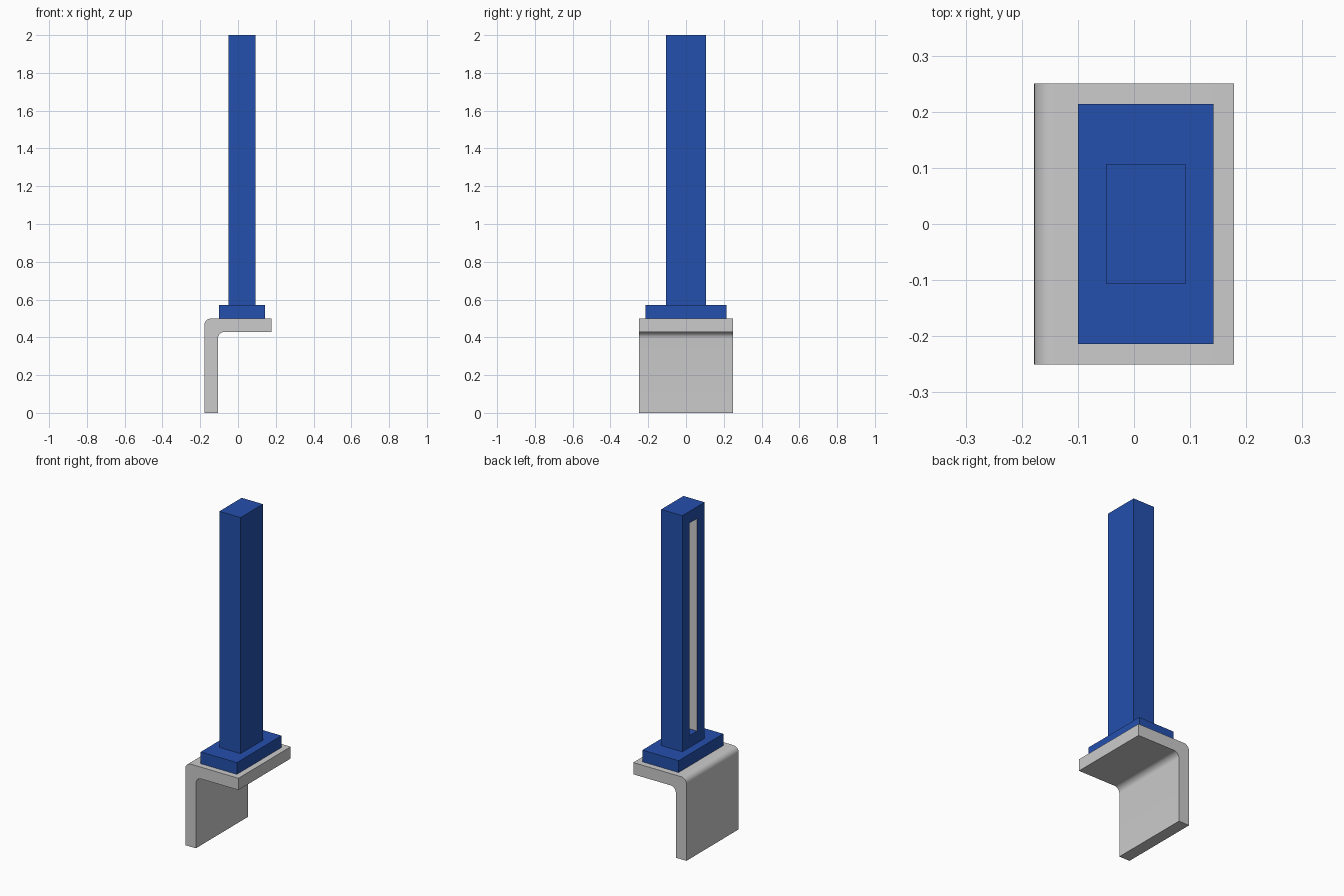
import bpy, bmesh, math
from mathutils import Vector

if "Cube" in bpy.data.objects:
    bpy.data.objects.remove(bpy.data.objects["Cube"])

U = 0.0712  # sheet thickness, also the slot margin and depth


def paint(name, color):
    m = bpy.data.materials.new(name)
    m.diffuse_color = color
    m.use_nodes = True
    m.node_tree.nodes["Principled BSDF"].inputs["Base Color"].default_value = m.diffuse_color
    return m


blue = paint("blue", (0.018, 0.08, 0.42, 1))
grey = paint("slot_grey", (0.6, 0.6, 0.6, 1))


def link(name, bm, mats=()):
    bmesh.ops.recalc_face_normals(bm, faces=bm.faces)
    me = bpy.data.meshes.new(name)
    bm.to_mesh(me)
    bm.free()
    for m in mats:
        me.materials.append(m)
    ob = bpy.data.objects.new(name, me)
    bpy.context.collection.objects.link(ob)
    return ob


def box(lo, hi):
    lo, hi = Vector(lo), Vector(hi)
    bm = bmesh.new()
    bmesh.ops.create_cube(bm, size=1)
    bmesh.ops.scale(bm, vec=hi - lo, verts=bm.verts)
    bmesh.ops.translate(bm, vec=(lo + hi) / 2, verts=bm.verts)
    return bm


def corner(cx, cz, r, start, end, n=8):
    angles = [math.radians(start + (end - start) * i / n) for i in range(n + 1)]
    return [(cx + r * math.cos(a), cz + r * math.sin(a)) for a in angles]


# Bent angle bracket: L profile with rounded bend, swept along y
X, Y, H, R = 0.178, 0.25, 0.5, 0.036
profile = [(-X, 0)]
profile += corner(-X + R, H - R, R, 180, 90)
profile += [(X, H), (X, H - U)]
profile += corner(-X + U + R, H - U - R, R, 90, 180)
profile += [(-X + U, 0)]
bm = bmesh.new()
face = bm.faces.new([bm.verts.new((x, -Y, z)) for x, z in profile])
ext = bmesh.ops.extrude_face_region(bm, geom=[face])
new_verts = [g for g in ext["geom"] if isinstance(g, bmesh.types.BMVert)]
bmesh.ops.translate(bm, vec=(0, 2 * Y, 0), verts=new_verts)
if not face.is_valid or len(bm.faces) < len(profile) + 2:
    bmesh.ops.holes_fill(bm, edges=bm.edges)
bracket = link("angle_bracket", bm)
bpy.context.view_layer.objects.active = bracket
bracket.select_set(True)
bpy.ops.object.shade_smooth_by_angle(angle=math.radians(30))

# Foot block on the bracket
link("foot_block", box((-0.1, -0.2135, H), (0.142, 0.2135, H + U)), [blue])

# Column with a long recessed slot in its -x face
bm = box((-0.05, -0.1068, H + U), (0.092, 0.1068, 2.0))
bm.normal_update()
side = min(bm.faces, key=lambda f: f.calc_center_median().x)
bmesh.ops.inset_region(bm, faces=[side], thickness=U, use_even_offset=True)
back = bmesh.ops.extrude_discrete_faces(bm, faces=[side])["faces"][0]
bmesh.ops.translate(bm, vec=(U, 0, 0), verts=back.verts)
back.material_index = 1
# Grey long walls of the slot
for e in back.edges:
    for f in e.link_faces:
        if f != back and abs(e.verts[0].co.z - e.verts[1].co.z) > 0.5:
            f.material_index = 1
link("slotted_column", bm, [blue, grey])
